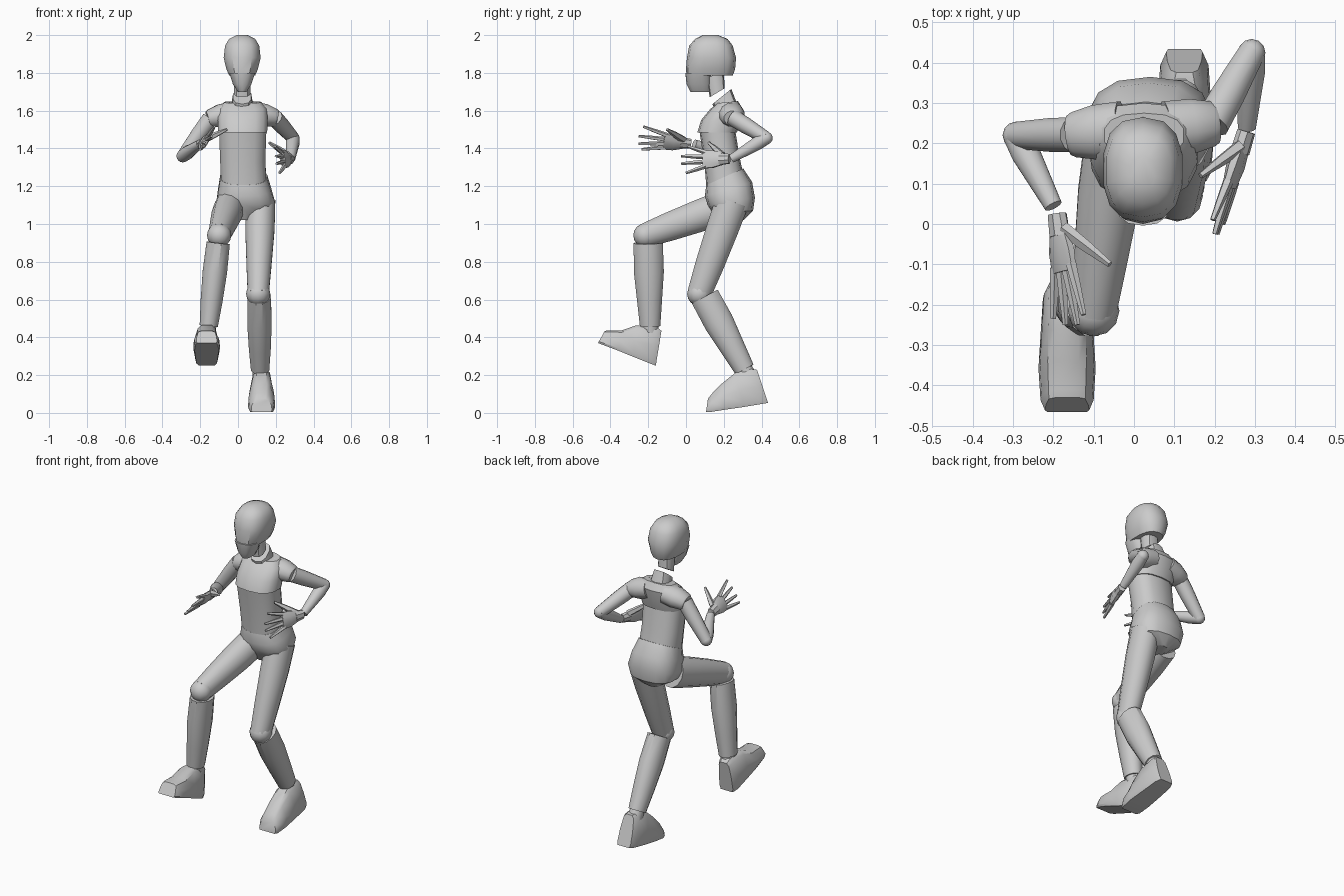
import bpy, bmesh
from math import sin, cos, pi, radians
from mathutils import Vector as V


def skin(name, rings):
    """Skin a list of equal-sized vertex loops into one closed object."""
    bm = bmesh.new()
    loops = [[bm.verts.new(p) for p in r] for r in rings]
    n = len(loops[0])
    for a, b in zip(loops, loops[1:]):
        for i in range(n):
            bm.faces.new((a[i], a[(i + 1) % n], b[(i + 1) % n], b[i]))
    bm.faces.new(loops[0][::-1])
    bm.faces.new(loops[-1])
    return finish(name, bm)


def finish(name, bm):
    bmesh.ops.recalc_face_normals(bm, faces=bm.faces)
    me = bpy.data.meshes.new(name)
    bm.to_mesh(me)
    bm.free()
    ob = bpy.data.objects.new(name, me)
    bpy.context.collection.objects.link(ob)
    bpy.ops.object.select_all(action='DESELECT')
    ob.select_set(True)
    bpy.context.view_layer.objects.active = ob
    bpy.ops.object.shade_smooth_by_angle(angle=radians(35))
    return ob


def sq(c, p):
    return (abs(c) ** p) * (1 if c >= 0 else -1)


def body(name, rings, n=14, p=0.8):
    """Loft of level rings: (cx, cy, z, rx, ry, slope along y)."""
    out = []
    for cx, cy, z, rx, ry, k in rings:
        ring = []
        for i in range(n):
            a = 2 * pi * (i + 0.5) / n
            y = ry * sq(sin(a), p)
            ring.append((cx + rx * sq(cos(a), p), cy + y, z + k * y))
        out.append(ring)
    return skin(name, out)


def limb(name, a, b, secs, side=(1, 0, 0), n=12):
    """Tube from a to b with sections (t, radius along side, other radius)."""
    a, b = V(a), V(b)
    w = (b - a).normalized()
    u = V(side)
    u = (u - w * u.dot(w)).normalized()
    v = w.cross(u)
    return skin(name, [[a.lerp(b, t) + u * (r * cos(2 * pi * (i + .5) / n)) + v * (s * sin(2 * pi * (i + .5) / n))
                        for i in range(n)] for t, r, s in secs])


def ball(name, c, r):
    bm = bmesh.new()
    bmesh.ops.create_uvsphere(bm, u_segments=12, v_segments=8, radius=r)
    bmesh.ops.translate(bm, verts=bm.verts, vec=V(c))
    return finish(name, bm)


def foot(name, cx, secs):
    """Loft toe to heel; section = bottom y,z, top y,z, bottom and top half width."""
    rings = []
    for by, bz, ty, tz, w, wt in secs:
        ring = []
        for t, x in ((0, -w * .9), (.12, -w), (.5, -w * .95), (.9, -wt), (1, -wt * .6)):
            ring.append((cx + x, by + (ty - by) * t, bz + (tz - bz) * t))
        ring += [(2 * cx - x, y, z) for x, y, z in reversed(ring)]
        rings.append(ring)
    return skin(name, rings)


def hand(side, wrist, tips, thumb):
    wrist, tips, thumb = V(wrist), [V(t) for t in tips], V(thumb)
    mid = sum(tips, V()) / 4
    w = (mid - wrist).normalized()
    s = tips[0] - tips[3]
    s = (s - w * s.dot(w)).normalized()
    limb(side + "_wrist", wrist - w * .005, wrist + w * .05, [(0, .027, .023), (1, .034, .024)], s, 8)
    limb(side + "_palm", wrist + w * .035, wrist + w * .14,
         [(0, .034, .02), (.5, .05, .022), (1, .052, .015)], s, 8)
    for i, tip in enumerate(tips):
        base = wrist + w * .125 + s * (.037 - .0247 * i)
        limb(f"{side}_finger_{i + 1}", base, tip, [(0, .013, .014), (.5, .011, .011), (1, .007, .007)], s, 5)
    limb(side + "_thumb", wrist + w * .035 + s * .02, thumb, [(0, .02, .018), (.5, .017, .014), (1, .008, .008)], s, 5)


# head: cranium and the jaw in front of it
body("cranium", [(.022, .125, 1.785, .07, .122, 0), (.022, .13, 1.82, .085, .13, 0),
                 (.022, .135, 1.88, .1, .13, 0), (.022, .132, 1.945, .092, .115, 0),
                 (.022, .135, 1.98, .07, .085, 0), (.022, .13, 2.0, .03, .04, 0)])
body("jaw", [(.022, .075, 1.70, .024, .052, 0), (.022, .068, 1.74, .05, .065, 0),
             (.022, .064, 1.80, .07, .068, 0)])
# neck
body("upper_neck", [(.022, .165, 1.695, .045, .04, .6), (.022, .155, 1.79, .045, .045, .3)], 10)
body("lower_neck", [(.022, .215, 1.61, .062, .055, .5), (.022, .19, 1.675, .05, .05, .8)], 10)
# torso
body("chest", [(.025, .165, 1.485, .132, .105, 0), (.025, .185, 1.55, .135, .105, 0),
               (.025, .215, 1.61, .13, .085, 0), (.025, .22, 1.645, .1, .055, .1)])
body("abdomen", [(.03, .205, 1.23, .122, .096, .45), (.025, .19, 1.34, .122, .093, .2),
                 (.025, .165, 1.50, .128, .095, 0)])
body("pelvis", [(.03, .205, 1.25, .126, .098, .45), (.035, .225, 1.185, .142, .125, .3),
                (.04, .24, 1.12, .157, .125, .15), (.04, .245, 1.07, .14, .11, 0),
                (.035, .235, 1.02, .05, .07, 0)])

# arms: name, shoulder root, cap end, elbow, wrist
for s, root, cap, elbow, wrist in (
        ("right", (-.03, .235, 1.59), (-.16, .22, 1.555), (-.292, .22, 1.36), (-.2, .045, 1.425)),
        ("left", (.08, .235, 1.59), (.205, .25, 1.56), (.292, .425, 1.455), (.28, .24, 1.345))):
    limb(s + "_shoulder", root, cap, [(0, .06, .072), (.5, .062, .07), (.9, .05, .058), (1, .042, .05)], (0, 0, 1))
    limb(s + "_upper_arm", V(cap) * .9 + V(root) * .1, elbow, [(0, .045, .045), (.4, .043, .043), (1, .034, .034)], (0, 0, 1))
    ball(s + "_elbow", elbow, .034)
    limb(s + "_forearm", elbow, wrist, [(0, .034, .034), (.25, .037, .037), (1, .023, .023)], (0, 0, 1))

hand("right", (-.19, .02, 1.425),
     [(-.125, -.225, 1.515), (-.14, -.25, 1.465), (-.17, -.25, 1.425), (-.2, -.235, 1.395)], (-.06, -.1, 1.5))
hand("left", (.277, .225, 1.345),
     [(.195, .01, 1.41), (.2, -.025, 1.36), (.205, -.025, 1.32), (.22, .0, 1.27)], (.165, .12, 1.43))

# legs: name, hip, knee, knee radius, shin top, shin bottom
for s, hip, knee, r, top, ankle in (
        ("right", (-.045, .2, 1.09), (-.1, -.215, .94), .064, (-.105, -.2, .9), (-.155, -.19, .46)),
        ("left", (.12, .245, 1.12), (.107, .07, .63), .064, (.112, .1, .615), (.117, .31, .23))):
    limb(s + "_thigh", hip, knee, [(0, .08, .092), (.3, .08, .088), (.7, .068, .078), (1, .058, .066)])
    ball(s + "_knee", knee, r)
    limb(s + "_shin", top, ankle, [(0, .064, .08), (.35, .067, .082), (.7, .06, .068), (1, .05, .056)])
    d = (V(ankle) - V(top)).normalized()
    limb(s + "_ankle", V(ankle) - d * .03, V(ankle) + d * .05, [(0, .042, .045), (1, .042, .045)])

# feet
foot("left_foot", .125, [(.106, .005, .116, .075, .055, .035), (.125, .004, .14, .105, .066, .04),
                         (.2, .016, .19, .155, .072, .045), (.31, .032, .26, .212, .066, .045),
                         (.4, .047, .345, .232, .06, .044), (.434, .053, .376, .228, .045, .034)])
foot("right_foot", -.166, [(-.466, .37, -.43, .434, .055, .045), (-.44, .36, -.41, .437, .066, .046),
                           (-.36, .33, -.34, .437, .071, .048), (-.28, .297, -.262, .464, .066, .047),
                           (-.19, .261, -.155, .455, .06, .045), (-.16, .25, -.13, .434, .045, .035)])
